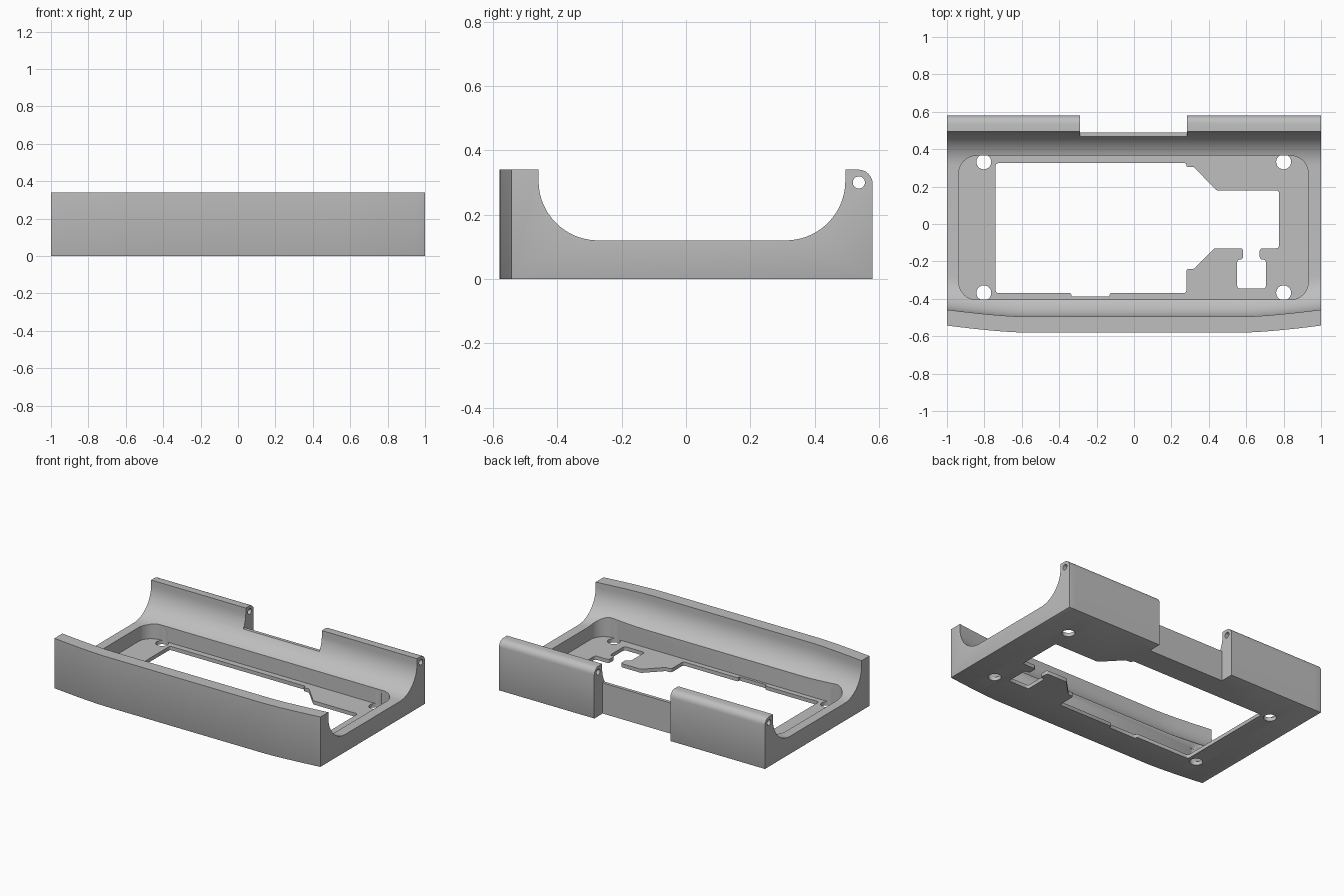
import bpy, bmesh, math
from mathutils import Vector

cube = bpy.data.objects.get("Cube")
if cube:
    bpy.data.objects.remove(cube, do_unlink=True)

grey = bpy.data.materials.new("plain_grey")
grey.use_nodes = True
GREY = (0.52, 0.52, 0.52, 1)
grey.diffuse_color = GREY
grey.node_tree.nodes["Principled BSDF"].inputs["Base Color"].default_value = GREY


def add_object(name, bm):
    bmesh.ops.recalc_face_normals(bm, faces=bm.faces)
    mesh = bpy.data.meshes.new(name)
    bm.to_mesh(mesh)
    bm.free()
    mesh.materials.append(grey)
    obj = bpy.data.objects.new(name, mesh)
    bpy.context.collection.objects.link(obj)
    return obj


def loft(bm, sections):
    """Skin closed sections and cap both ends."""
    rings = [[bm.verts.new(p) for p in s] for s in sections]
    n = len(rings[0])
    for a, b in zip(rings, rings[1:]):
        for i in range(n):
            j = (i + 1) % n
            bm.faces.new((a[i], a[j], b[j], b[i]))
    bm.faces.new(rings[0])
    bm.faces.new(rings[-1])


def rounded(points, radius, steps=5):
    """Round every corner of a 2D outline."""
    pts = [Vector(p) for p in points]
    out = []
    for i, p in enumerate(pts):
        a, b = pts[i - 1] - p, pts[(i + 1) % len(pts)] - p
        half = a.angle(b) / 2
        d = min(radius / math.tan(half), 0.45 * min(a.length, b.length))
        s, e, w = p + a.normalized() * d, p + b.normalized() * d, math.sin(half)
        for k in range(steps + 1):
            t = k / steps
            u, v, q = (1 - t) ** 2, 2 * t * (1 - t) * w, t * t
            out.append((s * u + p * v + e * q) / (u + v + q))
    return out


def arc(cy, cz, r, start, end, steps):
    angles = [math.radians(start + (end - start) * k / steps) for k in range(steps + 1)]
    return [(cy + r * math.cos(a), cz + r * math.sin(a)) for a in angles]


def prism(outline, z0, z1):
    bm = bmesh.new()
    loft(bm, [[(p[0], p[1], z) for p in outline] for z in (z0, z1)])
    return add_object("cutter", bm)


def box(x0, x1, y0, y1, z0, z1):
    return prism([(x0, y0), (x1, y0), (x1, y1), (x0, y1)], z0, z1)


# Cradle body: side profile lofted along x, with a front wall that bows outward
TOP, R = 0.34, 0.185
front = [(-0.58, 0), (-0.58, TOP), (-0.495, TOP)] + arc(-0.31, 0.305, R, 180, 270, 14)
back = (arc(0.31, 0.305, R, 270, 360, 14) + [(0.495, TOP)]
        + arc(0.535, 0.295, 0.045, 90, 0, 6) + [(0.58, 0)])


def section(x):
    t = max(0, (abs(x) - 0.6) / 0.4)
    bow = 0.037 * t ** 1.4
    return [(x, y + bow, z) for y, z in front] + [(x, y, z) for y, z in back]


half = [0.6 + 0.05 * k for k in range(9)]
bm = bmesh.new()
loft(bm, [section(x) for x in [-h for h in reversed(half)] + half])
bmesh.ops.recalc_face_normals(bm, faces=bm.faces)


# Rounded outer corners, then a small round along the bottom
def corner(e):
    a, b = (v.co for v in e.verts)
    return (abs(a.x) > 0.999 and abs(b.x) > 0.999 and abs(a.y - b.y) < 1e-5
            and abs(a.z - b.z) > 0.2)


def bottom_rim(e):
    return (all(v.co.z < 1e-5 for v in e.verts)
            and any(abs(f.normal.z) < 0.5 for f in e.link_faces))


for rule, width, segs in ((corner, 0.018, 4), (bottom_rim, 0.007, 2)):
    bm.normal_update()
    bmesh.ops.bevel(bm, geom=[e for e in bm.edges if rule(e)], offset=width,
                    segments=segs, profile=0.5, affect='EDGES', clamp_overlap=True)
body = add_object("cradle_body", bm)

# Recessed pocket with a thin floor
cutters = [prism(rounded([(-0.937, -0.405), (0.932, -0.405), (0.932, 0.365),
                          (-0.937, 0.365)], 0.095, 8), 0.025, 0.6)]

# Shaped opening through the floor
opening = [(-0.74, 0.325), (0.28, 0.325), (0.28, 0.305), (0.32, 0.305), (0.44, 0.18),
           (0.775, 0.18), (0.775, -0.13), (0.672, -0.13), (0.672, -0.19), (0.705, -0.19),
           (0.705, -0.345), (0.552, -0.345), (0.552, -0.19), (0.583, -0.19),
           (0.583, -0.13), (0.43, -0.13), (0.32, -0.24), (0.28, -0.24), (0.28, -0.37),
           (-0.13, -0.37), (-0.13, -0.388), (-0.335, -0.388), (-0.335, -0.37),
           (-0.74, -0.37)]
cutters.append(prism(rounded(opening, 0.014, 3), -0.1, 0.06))

# Four screw holes that nick the pocket wall
for x in (-0.803, 0.8):
    for y in (-0.368, 0.332):
        ring = [(x + px, y + py) for px, py in arc(0, 0, 0.04, 0, 345, 23)]
        cutters.append(prism(ring, -0.1, 0.108))

# Gap between the two back panels, with a low sill
cutters.append(box(-0.288, 0.284, 0.49, 0.8, -0.1, 0.6))
cutters.append(box(-0.288, 0.284, 0.42, 0.8, 0.208, 0.6))

# Hinge pin hole along the back panels
bm = bmesh.new()
loft(bm, [[(x, y, z) for y, z in arc(0.537, 0.3, 0.019, 0, 340, 17)] for x in (-1.2, 1.2)])
cutters.append(add_object("cutter", bm))

bpy.ops.object.select_all(action='DESELECT')
bpy.context.view_layer.objects.active = body
body.select_set(True)
for c in cutters:
    c.hide_render = True
    mod = body.modifiers.new("cut", 'BOOLEAN')
    mod.operation, mod.solver, mod.object = 'DIFFERENCE', 'EXACT', c
    bpy.ops.object.modifier_apply(modifier=mod.name)
    bpy.data.objects.remove(c, do_unlink=True)

bpy.ops.object.shade_smooth_by_angle(angle=math.radians(30))
